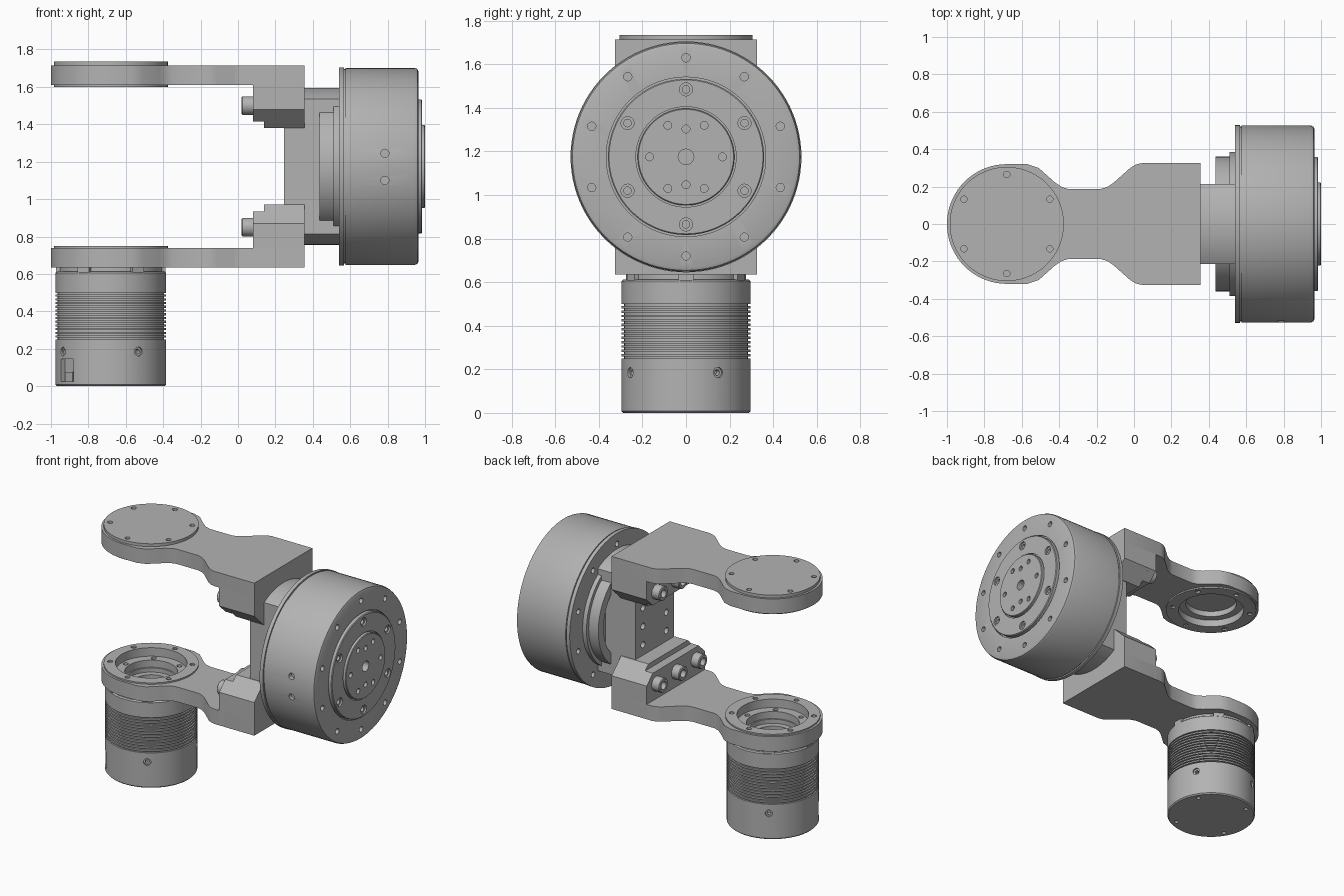
import bpy, bmesh
from math import pi, cos, sin, radians, sqrt
from mathutils import Matrix, Vector

if "Cube" in bpy.data.objects:
    bpy.data.objects.remove(bpy.data.objects["Cube"])

GREY = bpy.data.materials.new("machined_grey")
GREY.use_nodes = True
GREY.diffuse_color = (0.45, 0.45, 0.45, 1)
GREY.node_tree.nodes["Principled BSDF"].inputs["Base Color"].default_value = (0.45, 0.45, 0.45, 1)

MID = 1.175            # height of the wheel axis and mirror plane
HUB_X = -0.68          # axis of the two arm hubs
ALONG_X = Matrix.Rotation(pi / 2, 4, 'Y')


def finish(name, bm):
    bmesh.ops.recalc_face_normals(bm, faces=bm.faces)
    mesh = bpy.data.meshes.new(name)
    bm.to_mesh(mesh)
    bm.free()
    mesh.materials.append(GREY)
    ob = bpy.data.objects.new(name, mesh)
    bpy.context.collection.objects.link(ob)
    return ob


def revolve(name, profile, place, steps=72, closed=False):
    """Spin (radius, height) points round z, then place the result."""
    bm = bmesh.new()
    vs = [bm.verts.new((r, 0, h)) for r, h in profile]
    pairs = list(zip(vs, vs[1:])) + ([(vs[-1], vs[0])] if closed else [])
    es = [bm.edges.new(p) for p in pairs]
    bmesh.ops.spin(bm, geom=vs + es, cent=(0, 0, 0), axis=(0, 0, 1), angle=2 * pi, steps=steps)
    bmesh.ops.remove_doubles(bm, verts=bm.verts, dist=1e-5)
    bm.transform(place)
    return finish(name, bm)


def prism(name, outline, vec):
    """Extrude a 3D polygon along a vector."""
    bm = bmesh.new()
    face = bm.faces.new([bm.verts.new(p) for p in outline])
    new = bmesh.ops.extrude_face_region(bm, geom=[face])["geom"]
    bmesh.ops.translate(bm, vec=vec, verts=[v for v in new if isinstance(v, bmesh.types.BMVert)])
    return finish(name, bm)


def box(name, size, place):
    bm = bmesh.new()
    bmesh.ops.create_cube(bm, size=1, matrix=place @ Matrix.Diagonal((*size, 1)))
    return finish(name, bm)


def cut(ob, cutter):
    mod = ob.modifiers.new("cut", 'BOOLEAN')
    mod.operation, mod.solver, mod.object = 'DIFFERENCE', 'EXACT', cutter
    bpy.context.view_layer.update()
    deps = bpy.context.evaluated_depsgraph_get()
    mesh = bpy.data.meshes.new_from_object(ob.evaluated_get(deps))
    ob.modifiers.clear()
    ob.data = mesh
    bpy.data.objects.remove(cutter)


def drill(ob, holes):
    """Cut round holes given as (point, axis, radius, depth)."""
    bm = bmesh.new()
    for point, axis, r, depth in holes:
        rot = Vector(axis).to_track_quat('Z', 'Y').to_matrix().to_4x4()
        bmesh.ops.create_cone(bm, cap_ends=True, segments=20, radius1=r, radius2=r,
                              depth=2 * depth, matrix=Matrix.Translation(point) @ rot)
    cut(ob, finish("drill_bits", bm))


def circle(n, r, start=0.0):
    return [(r * cos(start + 2 * pi * i / n), r * sin(start + 2 * pi * i / n)) for i in range(n)]


def mirror_up(ob, name):
    """Copy a lower part to the upper side of the mid plane."""
    bm = bmesh.new()
    bm.from_mesh(ob.data)
    bm.transform(Matrix.Translation((0, 0, 2 * MID)) @ Matrix.Diagonal((1, 1, -1, 1)))
    return finish(name, bm)


hub_place = Matrix.Translation((HUB_X, 0, 0))
wheel_place = Matrix.Translation((0, 0, MID)) @ ALONG_X

# Arms: round end, narrow neck, wide square end
side = [(-0.57, 0.32), (-0.51, 0.30), (-0.42, 0.22), (-0.385, 0.197), (-0.35, 0.187),
        (-0.18, 0.187), (-0.145, 0.197), (-0.11, 0.22), (-0.02, 0.30), (0.01, 0.318),
        (0.04, 0.325), (0.355, 0.325)]
arc = [(HUB_X + 0.32 * cos(a), 0.32 * sin(a)) for a in [pi / 2 + pi * i / 36 for i in range(37)]]
outline = arc + [(x, -y) for x, y in side] + side[::-1]
lower_arm = prism("lower_arm", [(x, y, 0.635) for x, y in outline], (0, 0, 0.105))
drill(lower_arm, [((HUB_X, 0, 0.69), (0, 0, 1), 0.26, 0.2)])
mirror_up(lower_arm, "upper_arm")

# Clamp blocks with chamfered shoulders and a step
for part, x0, x1, top, half in (("block", 0.14, 0.355, 0.97, 0.22), ("step", 0.08, 0.14, 0.935, 0.257)):
    yz = [(-0.325, 0.64), (0.325, 0.64), (0.325, 0.87), (half, top), (-half, top), (-0.325, 0.87)]
    ob = prism("lower_clamp_" + part, [(x0, y, z) for y, z in yz], (x1 - x0, 0, 0))
    mirror_up(ob, "upper_clamp_" + part)

# Socket-head clamp bolts
bolt = [(0, 0), (0.05, 0), (0.05, 0.065), (0.045, 0.07), (0.027, 0.07), (0.027, 0.03), (0, 0.03)]
for level, z in (("lower", 0.85), ("upper", 2 * MID - 0.85)):
    for i, y in enumerate((-0.22, 0, 0.22)):
        place = Matrix.Translation((0.09, y, z)) @ Matrix.Rotation(-pi / 2, 4, 'Y')
        revolve(f"{level}_bolt_{i + 1}", bolt, place, 24)

# Lower hub ring, open in the middle
rim = [(HUB_X + x, y) for x, y in circle(6, 0.265, pi / 2)]
lower_hub = revolve("lower_hub", [(0.17, 0.636), (0.305, 0.636), (0.305, 0.75), (0.23, 0.75),
                                  (0.23, 0.69), (0.17, 0.69)], hub_place, closed=True)
drill(lower_hub, [((x, y, 0.75), (0, 0, 1), 0.017, 0.03) for x, y in rim]
      + [((HUB_X + x, y, 0.69), (0, 0, 1), 0.017, 0.03) for x, y in circle(6, 0.2)])

# Upper hub cap, recessed underneath
upper_hub = revolve("upper_hub", [(0, 1.735), (0.305, 1.735), (0.305, 1.6), (0.22, 1.6), (0.22, 1.65),
                                  (0.17, 1.65), (0.17, 1.69), (0, 1.69)], hub_place)
drill(upper_hub, [((x, y, z), (0, 0, 1), 0.017, 0.02) for x, y in rim for z in (1.735, 1.6)])

# Motor housing with cooling grooves
R = 0.296
housing = [(0, 0), (R - 0.008, 0), (R, 0.008)]
for i in range(13):
    z = 0.25 + i * 0.02
    housing += [(R, z), (R - 0.012, z), (R - 0.012, z + 0.009), (R, z + 0.009)]
housing += [(R, 0.605), (R - 0.008, 0.612), (0.275, 0.612), (0.275, 0.64), (0.16, 0.64),
            (0.16, 0.61), (0.12, 0.61), (0.12, 0.56), (0, 0.56)]
motor = revolve("motor_housing", housing, hub_place)
side_holes = [radians(a) for a in (30, 120, 210, 300)]
for r, depth in ((0.024, 0.012), (0.013, 0.04)):
    drill(motor, [((HUB_X + R * cos(a), R * sin(a), 0.185), (cos(a), sin(a), 0), r, depth) for a in side_holes])
drill(motor, [((HUB_X + x, y, 0), (0, 0, 1), 0.014, 0.02) for x, y in circle(4, 0.25, pi / 6)])

# Cable socket in the motor side
turn = hub_place @ Matrix.Rotation(radians(217), 4, 'Z')
cut(motor, box("socket_cutter", (0.06, 0.11, 0.12), turn @ Matrix.Translation((0.295, 0, 0.085))))
box("cable_socket", (0.02, 0.07, 0.05), turn @ Matrix.Translation((0.272, 0, 0.05)))

# Spacer tabs between motor and lower hub
for i in range(6):
    turn = hub_place @ Matrix.Rotation(i * pi / 3, 4, 'Z')
    box(f"spacer_tab_{i + 1}", (0.03, 0.07, 0.04), turn @ Matrix.Translation((0.278, 0, 0.617)))

# Web plate joining the clamps
web = box("web_plate", (0.11, 0.43, 0.44), Matrix.Translation((0.3, 0, MID)))
drill(web, [((0.245, y, MID + z), (1, 0, 0), 0.022, 0.04) for y in (-0.13, 0.13) for z in (-0.13, 0, 0.13)])

# Wheel carrier: a round boss with flat sides
boss_r, flat = 0.42, 0.215
ys = [flat * (1 - i / 8) for i in range(17)]
cap = [(y, sqrt(boss_r ** 2 - y ** 2)) for y in ys]
prism("wheel_carrier", [(0.355, y, MID + z) for y, z in cap + [(-y, -z) for y, z in cap]], (0.19, 0, 0))

# Back plate behind the wheel
revolve("wheel_back_plate", [(0, 0.48), (0.3, 0.48), (0.3, 0.435), (0.36, 0.435), (0.36, 0.51),
                             (0.385, 0.51), (0.385, 0.55), (0, 0.55)], wheel_place)

# Wheel-shaped gear housing with stepped front discs
wheel = revolve("gear_wheel", [
    (0, 0.54), (0.53, 0.54), (0.53, 0.566), (0.52, 0.566), (0.52, 0.574), (0.527, 0.574),
    (0.527, 0.945), (0.521, 0.959), (0.507, 0.965), (0.366, 0.965), (0.366, 0.95), (0.358, 0.95),
    (0.358, 0.98), (0.353, 0.985), (0.23, 0.985), (0.23, 0.972), (0.222, 0.972), (0.222, 0.996),
    (0.218, 1.0), (0, 1.0)], wheel_place, 96)


def face_holes(points, x, r, depth):
    return [((x, y, MID + z), (1, 0, 0), r, depth) for y, z in points]


ring10, ring6 = circle(10, 0.455, pi / 2), circle(6, 0.31, pi / 2)
drill(wheel, face_holes(ring10, 0.965, 0.019, 0.03) + face_holes(ring10, 0.54, 0.019, 0.03)
      + face_holes(ring6, 0.985, 0.03, 0.012)
      + face_holes(circle(6, 0.167) + [(0, 0.128), (0, -0.128)], 1.0, 0.018, 0.02)
      + face_holes([(0, 0)], 1.0, 0.036, 0.05)
      + [((0.785, -0.522, z), (0, 1, 0), 0.022, 0.03) for z in (1.1, 1.245)])
drill(wheel, face_holes(ring6, 0.973, 0.017, 0.025))

# Smooth curved surfaces, keep machined edges sharp
bpy.ops.object.select_all(action='DESELECT')
for ob in bpy.context.scene.objects:
    if ob.type == 'MESH' and GREY.name in ob.data.materials:
        ob.select_set(True)
        bpy.context.view_layer.objects.active = ob
bpy.ops.object.shade_smooth_by_angle(angle=radians(25))
